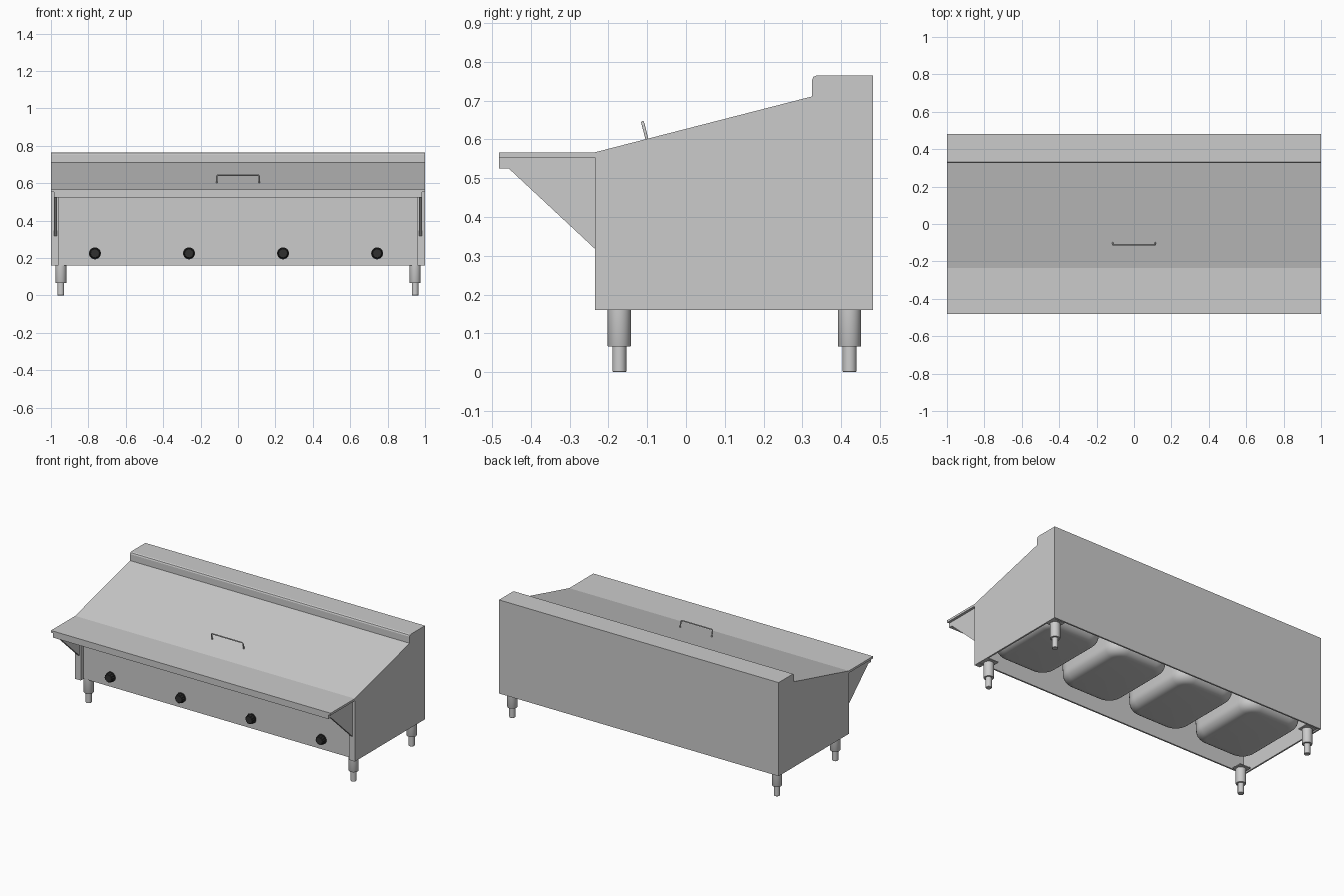
import bpy, bmesh, math
from mathutils import Vector

if "Cube" in bpy.data.objects:
    bpy.data.objects.remove(bpy.data.objects["Cube"])


def finish(name, bm, smooth=None):
    bmesh.ops.recalc_face_normals(bm, faces=bm.faces[:])
    me = bpy.data.meshes.new(name)
    bm.to_mesh(me)
    bm.free()
    ob = bpy.data.objects.new(name, me)
    bpy.context.collection.objects.link(ob)
    if smooth:
        bpy.ops.object.select_all(action='DESELECT')
        ob.select_set(True)
        bpy.context.view_layer.objects.active = ob
        bpy.ops.object.shade_smooth_by_angle(angle=math.radians(smooth))
    return ob


def loft(name, rings, smooth=None):
    """Skin closed rings of points and cap both ends."""
    bm = bmesh.new()
    loops = [[bm.verts.new(p) for p in r] for r in rings]
    n = len(loops[0])
    for a, b in zip(loops, loops[1:]):
        for i in range(n):
            j = (i + 1) % n
            bm.faces.new((a[i], a[j], b[j], b[i]))
    bm.faces.new(loops[0])
    bm.faces.new(loops[-1])
    return finish(name, bm, smooth)


def extrude_x(name, profile, x0, x1):
    return loft(name, [[(x, y, z) for y, z in profile] for x in (x0, x1)])


def box(name, x0, x1, y0, y1, z0, z1):
    return extrude_x(name, [(y0, z0), (y1, z0), (y1, z1), (y0, z1)], x0, x1)


def circle(x, y, z, r, n=32):
    return [(x + r * math.cos(2 * math.pi * i / n),
             y + r * math.sin(2 * math.pi * i / n), z) for i in range(n)]


def rounded_rect(cx, cy, z, hx, hy, r, seg=8):
    pts = []
    for k, (sx, sy) in enumerate([(1, 1), (-1, 1), (-1, -1), (1, -1)]):
        for i in range(seg + 1):
            a = math.pi / 2 * (k + i / seg)
            pts.append((cx + sx * (hx - r) + r * math.cos(a),
                        cy + sy * (hy - r) + r * math.sin(a), z))
    return pts


# Outer back, raised rear ledge and sloping lid as one bent sheet
crown = [(.482, .765), (.337, .765), (.3285, .7615), (.325, .753), (.325, .711), (-.235, .567)]
inner = [(-.235, .555), (.337, .702), (.337, .753), (.472, .753), (.472, .16)]
extrude_x("lid_and_back", [(.482, .16)] + crown + inner, -1, 1)

# Side panels, front posts, shelf brackets
for s, side in ((-1, "left"), (1, "right")):
    extrude_x(side + "_side_panel", [(-.235, .16), (.482, .16)] + crown, s * .99, s)
    box(side + "_front_post", s * .96, s * .999, -.2349, -.2, .1601, .553)
    extrude_x(side + "_shelf_bracket",
              [(-.481, .525), (-.457, .525), (-.235, .318), (-.235, .554), (-.481, .554)],
              s * .969, s * .984)

# Recessed control panel and the inner deck
box("control_panel", -.961, .961, -.205, -.195, .16, .556)
box("inner_deck", -.99, .99, -.2, .472, .52, .53)

# Work shelf with folded front edge
extrude_x("shelf", [(-.482, .567), (-.235, .567), (-.235, .553), (-.482, .553)], -1, 1)
extrude_x("shelf_lip", [(-.482, .554), (-.482, .525), (-.459, .525), (-.459, .533),
                        (-.472, .533), (-.472, .554)], -.984, .984)

# Heating wells hanging under the deck
for k in range(4):
    cx, cy, f = -.75 + .5 * k, .12, .06
    rings = [rounded_rect(cx, cy, .521, .22, .285, .11),
             rounded_rect(cx, cy, .255, .21, .275, .105)]
    for i in range(1, 8):
        a = math.pi / 2 * i / 7
        d = f * (1 - math.cos(a))
        rings.append(rounded_rect(cx, cy, .255 - f * math.sin(a), .21 - d, .275 - d, .105 - d))
    loft("well_%d" % (k + 1), rings, 40)

# Fluted dark control knobs
dark = bpy.data.materials.new("dark_plastic")
dark.diffuse_color = (.03, .03, .03, 1)
dark.use_nodes = True
dark.node_tree.nodes["Principled BSDF"].inputs["Base Color"].default_value = dark.diffuse_color
for k in range(4):
    cx, cz, n = -.765 + .503 * k, .225, 48

    def knob_ring(y, r, flute):
        return [(cx + (r - flute * (i % 4 // 2)) * math.cos(2 * math.pi * i / n), y,
                 cz + (r - flute * (i % 4 // 2)) * math.sin(2 * math.pi * i / n)) for i in range(n)]
    knob = loft("knob_%d" % (k + 1), [knob_ring(-.2, .032, 0), knob_ring(-.21, .032, 0),
                                      knob_ring(-.21, .029, .002), knob_ring(-.231, .027, .002),
                                      knob_ring(-.234, .024, .002)])
    knob.data.materials.append(dark)

# Adjustable legs with mounting plates
for x, sx in ((-.947, "left"), (.947, "right")):
    for y, sy in ((-.172, "front"), (.422, "back")):
        loft("%s_%s_leg" % (sy, sx),
             [circle(x, y, z, r) for z, r in ((0, .016), (.002, .018), (.066, .018),
                                              (.066, .029), (.068, .03), (.164, .03))], 30)
        box("%s_%s_leg_plate" % (sy, sx), x - .035, x + .043, y - .027, y + .045, .162, .168)

# Lid handle: bent rod standing square to the slope
cu = bpy.data.curves.new("lid_handle", 'CURVE')
cu.dimensions = '3D'
cu.bevel_depth = .004
cu.bevel_resolution = 3
up = Vector((0, -.25, .97))
base = Vector((0, -.1, .598))
half = [(.113, 0), (.113, .04), (.111, .045), (.106, .047)]
path = half + [(-x, h) for x, h in reversed(half)]
sp = cu.splines.new('POLY')
sp.points.add(len(path) - 1)
for p, (x, h) in zip(sp.points, path):
    v = base + up * h
    p.co = (x, v.y, v.z, 1)
bpy.context.collection.objects.link(bpy.data.objects.new("lid_handle", cu))
